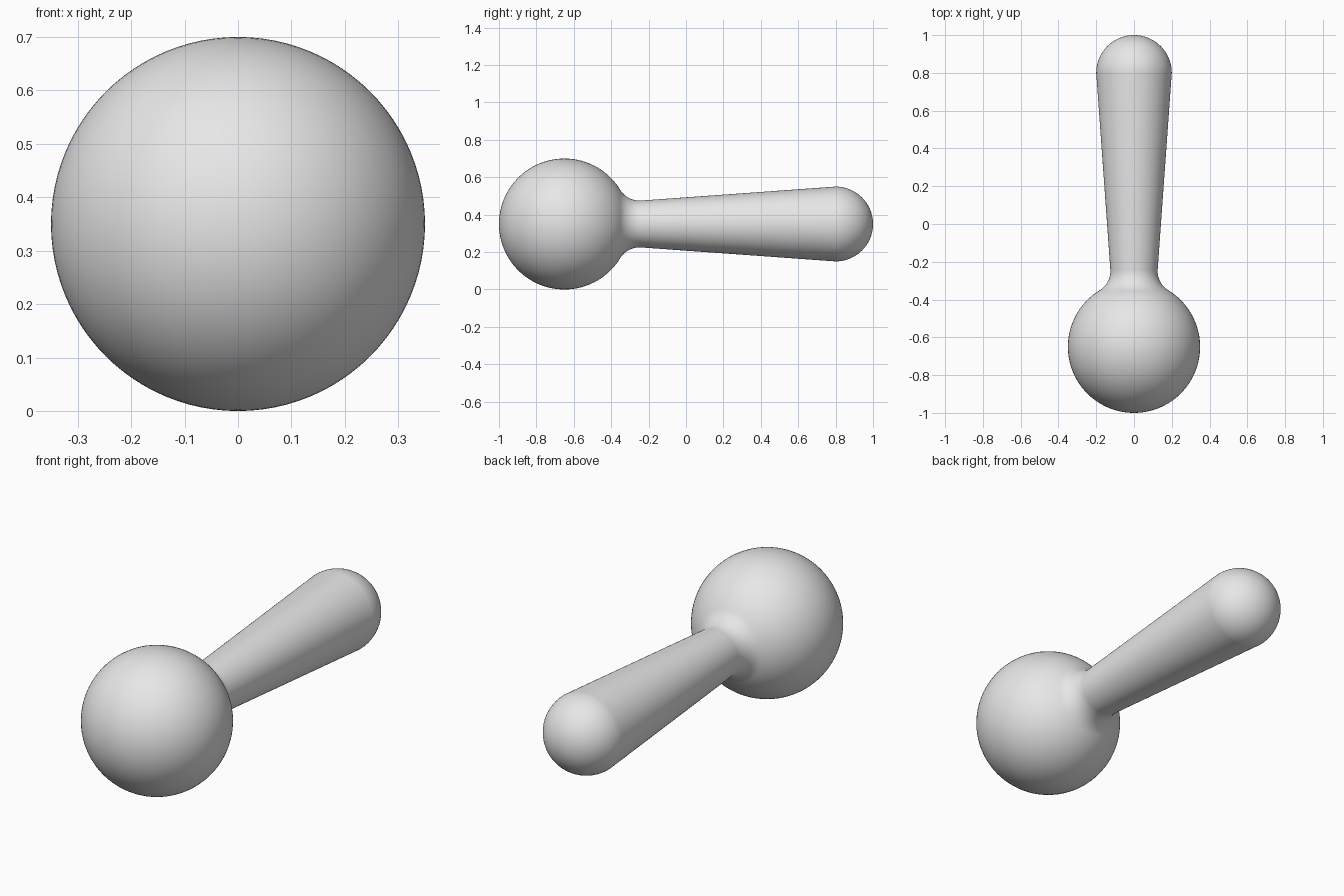
import bpy
import bmesh
from math import sin, cos, pi, radians, asin, atan2

cube = bpy.data.objects.get("Cube")
if cube:
    bpy.data.objects.remove(cube, do_unlink=True)

BALL_Y, BALL_R = -0.65, 0.35
TIP_Y, TIP_R = 0.8, 0.2
FILLET_Y, FILLET_H, FILLET_R = -0.249, 0.245, 0.12
AXIS_Z = 0.35
SEGMENTS = 96


def arc(cy, ch, radius, start, end, steps):
    """Profile points (y, radius) along a circular arc."""
    angles = [start + (end - start) * i / steps for i in range(steps + 1)]
    return [(cy + radius * cos(a), ch + radius * sin(a)) for a in angles]


# Lathe profile: ball, blended neck, flared handle, rounded tip
join = asin(FILLET_H / (BALL_R + FILLET_R))
flare = atan2(0.0747, 1.04)
profile = arc(BALL_Y, 0, BALL_R, pi, join, 48)
profile += arc(FILLET_Y, FILLET_H, FILLET_R, pi + join, 1.5 * pi + flare, 14)[1:]
profile += arc(TIP_Y, 0, TIP_R, pi / 2, 0, 24)

# Spin the profile around the long axis
bm = bmesh.new()
verts = [bm.verts.new((0, y, max(r, 0))) for y, r in profile]
edges = [bm.edges.new(pair) for pair in zip(verts, verts[1:])]
bmesh.ops.spin(bm, geom=verts + edges, cent=(0, 0, 0), axis=(0, 1, 0),
               angle=2 * pi, steps=SEGMENTS)
bmesh.ops.remove_doubles(bm, verts=bm.verts, dist=0.0001)
bmesh.ops.recalc_face_normals(bm, faces=bm.faces)
mesh = bpy.data.meshes.new("ball_handle")
bm.to_mesh(mesh)
bm.free()

handle = bpy.data.objects.new("ball_handle", mesh)
handle.location.z = AXIS_Z
bpy.context.collection.objects.link(handle)

# Plain grey surface
grey = bpy.data.materials.new("light_grey")
grey.use_nodes = True
grey.diffuse_color = (0.8, 0.8, 0.8, 1)
grey.node_tree.nodes["Principled BSDF"].inputs["Base Color"].default_value = (0.8, 0.8, 0.8, 1)
mesh.materials.append(grey)

# Smooth shading
bpy.ops.object.select_all(action='DESELECT')
handle.select_set(True)
bpy.context.view_layer.objects.active = handle
bpy.ops.object.shade_smooth_by_angle(angle=radians(40))
